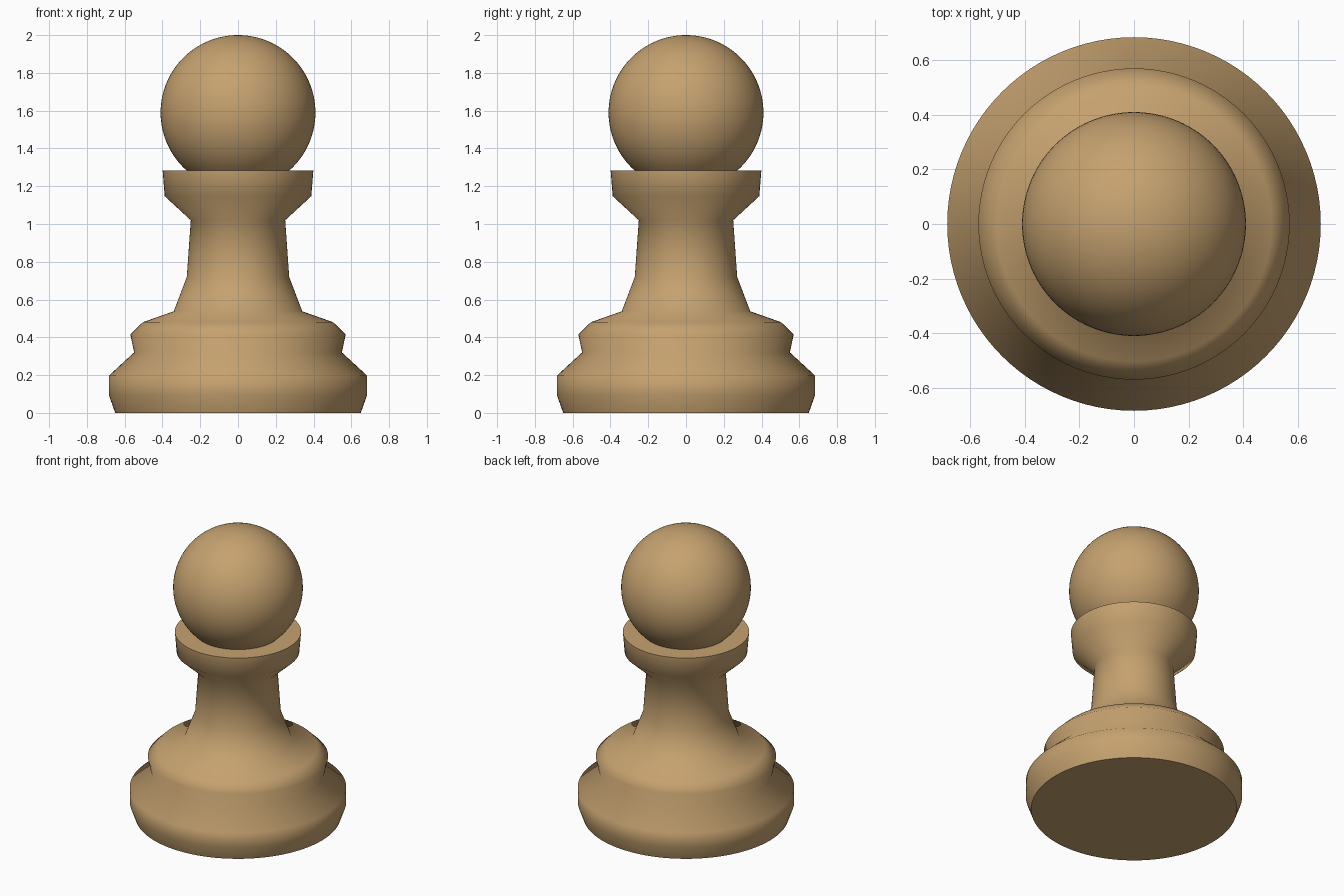
import bpy, bmesh, math

if "Cube" in bpy.data.objects:
    bpy.data.objects.remove(bpy.data.objects["Cube"])

SEGMENTS = 96

wood = bpy.data.materials.new("wood")
wood.diffuse_color = (0.56, 0.36, 0.16, 1)
wood.use_nodes = True
wood.node_tree.nodes["Principled BSDF"].inputs["Base Color"].default_value = wood.diffuse_color


def lathe(name, profile, smooth_angle):
    """Revolve an (r, z) outline, listed from bottom to top, around the z axis."""
    bm = bmesh.new()
    verts = [bm.verts.new((r, 0, z)) for r, z in profile]
    edges = [bm.edges.new(pair) for pair in zip(verts, verts[1:])]
    bmesh.ops.spin(bm, geom=verts + edges, cent=(0, 0, 0), axis=(0, 0, 1),
                   angle=math.tau, steps=SEGMENTS, use_duplicate=False)
    bmesh.ops.remove_doubles(bm, verts=bm.verts, dist=1e-5)
    bmesh.ops.recalc_face_normals(bm, faces=bm.faces)
    # Make sure the open-ended surface faces outwards
    if sum(f.normal.dot(f.calc_center_median().xy.to_3d()) for f in bm.faces) < 0:
        bmesh.ops.reverse_faces(bm, faces=bm.faces)
    mesh = bpy.data.meshes.new(name)
    bm.to_mesh(mesh)
    bm.free()
    mesh.materials.append(wood)
    obj = bpy.data.objects.new(name, mesh)
    bpy.context.collection.objects.link(obj)
    bpy.ops.object.select_all(action='DESELECT')
    obj.select_set(True)
    bpy.context.view_layer.objects.active = obj
    bpy.ops.object.shade_smooth_by_angle(angle=math.radians(smooth_angle))
    return obj


# Ball head resting in the collar
HEAD_R, HEAD_Z, COLLAR_Z = 0.41, 1.59, 1.283
start = math.asin((COLLAR_Z - HEAD_Z) / HEAD_R)
STEPS = 40
arc = [start + (math.pi / 2 - start) * i / STEPS for i in range(STEPS)]
head = [(HEAD_R * math.cos(a), HEAD_Z + HEAD_R * math.sin(a)) for a in arc]
lathe("ball_head", head + [(0, HEAD_Z + HEAD_R)], 62)

# Stepped base, tapering neck and flared collar
lathe("base_and_neck", [
    (0, 0), (0.65, 0), (0.684, 0.095), (0.684, 0.197),   # foot
    (0.55, 0.32), (0.57, 0.415), (0.504, 0.48),          # upper ring
    (0.34, 0.538), (0.271, 0.72), (0.25, 1.02),          # neck
    (0.388, 1.147), (0.399, COLLAR_Z), head[0],          # collar
], 62)
